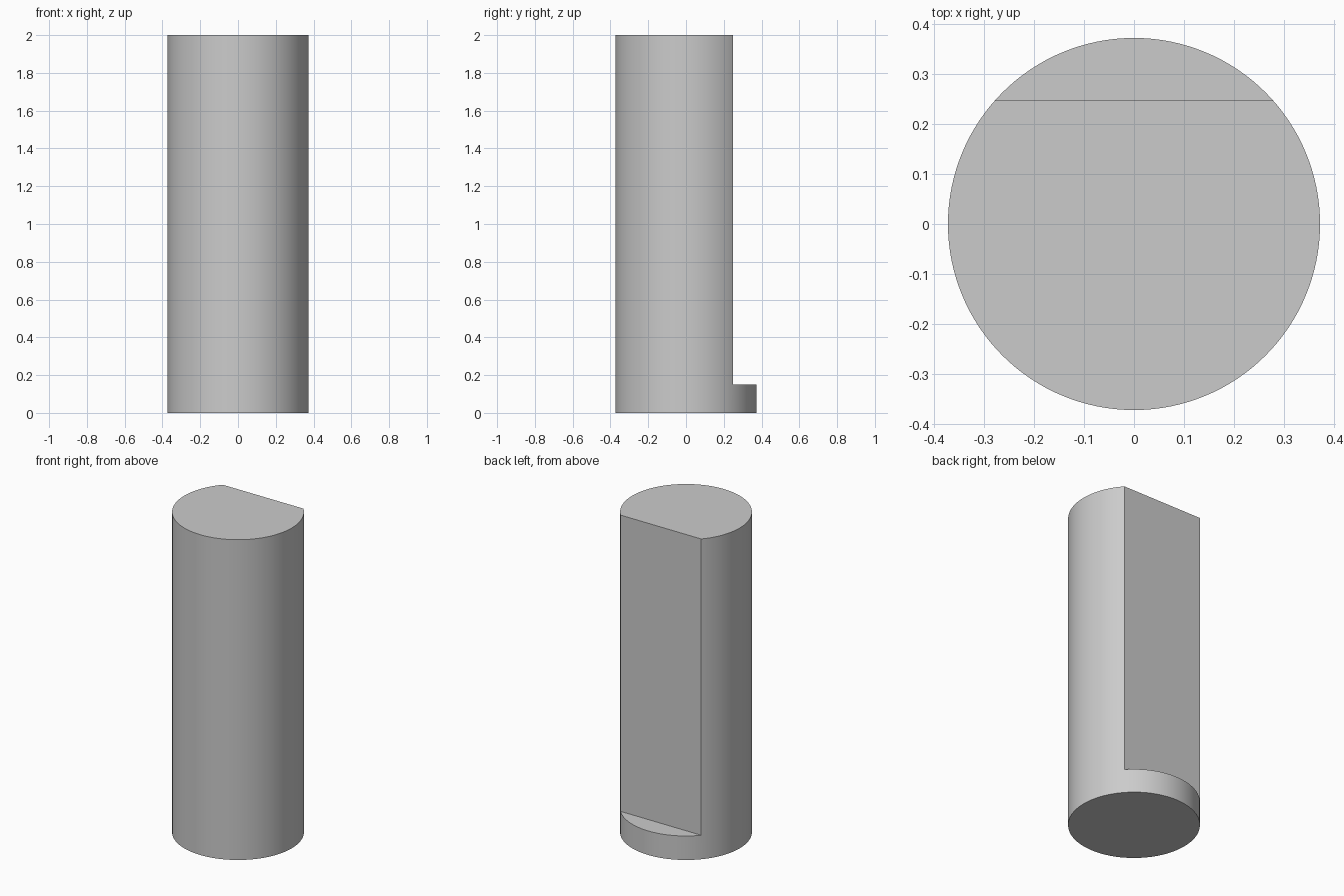
import bpy
import math

RADIUS = 0.373
HEIGHT = 2.0
FLAT_Y = 0.248
FOOT = 0.15

default = bpy.data.objects.get("Cube")
if default:
    bpy.data.objects.remove(default, do_unlink=True)

# Single plain grey
grey = bpy.data.materials.new("plain_grey")
grey.use_nodes = True
colour = (0.6, 0.6, 0.6, 1.0)
grey.diffuse_color = colour
grey.node_tree.nodes["Principled BSDF"].inputs["Base Color"].default_value = colour

# Round shaft
bpy.ops.mesh.primitive_cylinder_add(vertices=128, radius=RADIUS, depth=HEIGHT,
                                    location=(0, 0, HEIGHT / 2))
shaft = bpy.context.object
shaft.name = "flatted_shaft"
shaft.data.materials.append(grey)

# Block that mills the flat, leaving the full round foot
bpy.ops.mesh.primitive_cube_add(size=1, location=(0, FLAT_Y + 0.5, FOOT + HEIGHT / 2))
cutter = bpy.context.object
cutter.name = "flat_cutter"
cutter.scale = (1, 1, HEIGHT)
cutter.hide_render = True
cutter.data.materials.append(grey)

# Cut the flat and bake it into the mesh
bpy.ops.object.select_all(action='DESELECT')
shaft.select_set(True)
bpy.context.view_layer.objects.active = shaft
cut = shaft.modifiers.new("flat_cut", 'BOOLEAN')
cut.operation = 'DIFFERENCE'
cut.solver = 'EXACT'
cut.object = cutter
bpy.ops.object.modifier_apply(modifier=cut.name)
bpy.data.objects.remove(cutter, do_unlink=True)

# Smooth round wall, crisp edges
bpy.ops.object.shade_smooth_by_angle(angle=math.radians(30))
